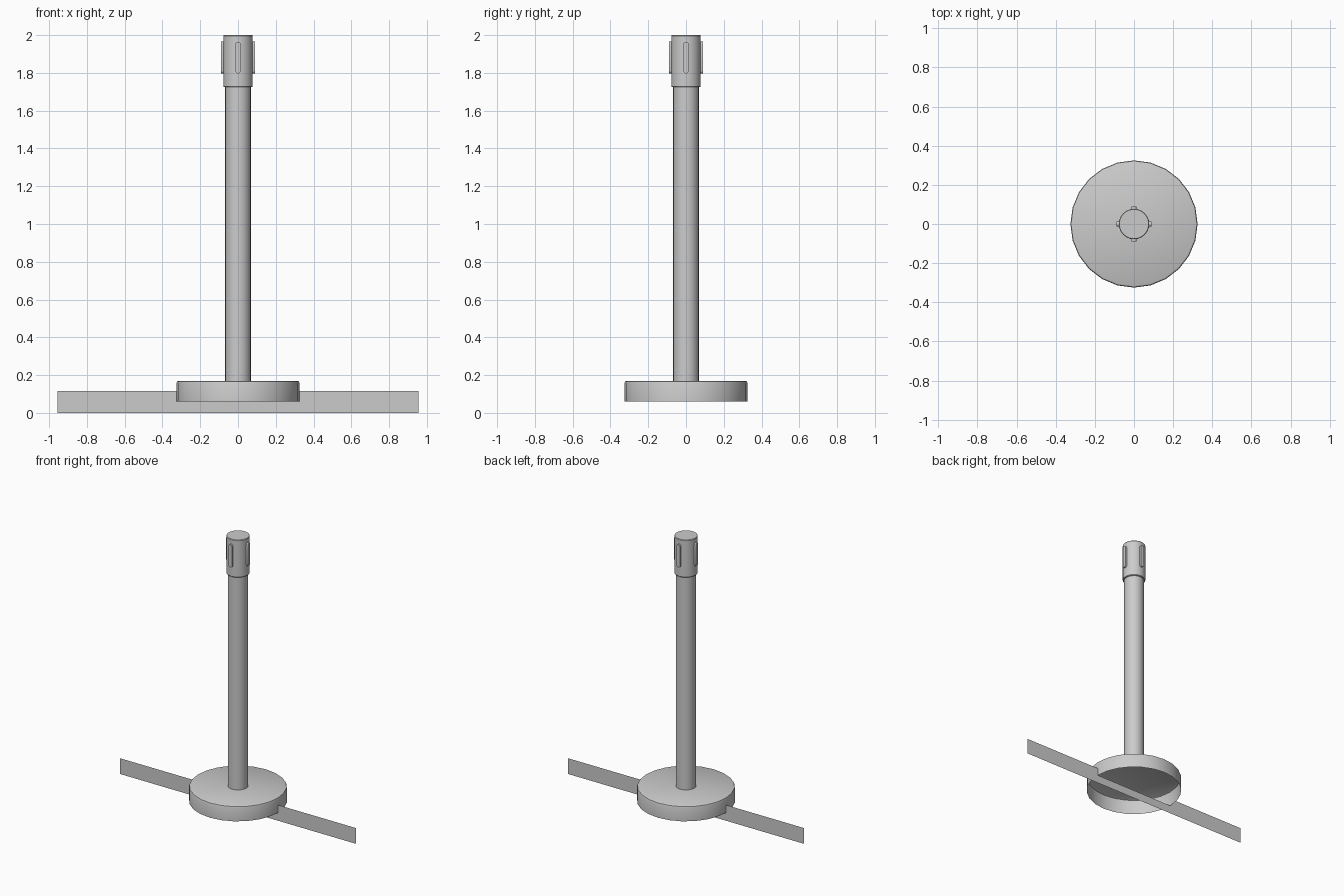
import bpy, bmesh, math
from mathutils import Matrix

if "Cube" in bpy.data.objects:
    bpy.data.objects.remove(bpy.data.objects["Cube"])

SIDES = 24


def finish(name, bm, smooth=True):
    bmesh.ops.remove_doubles(bm, verts=bm.verts, dist=1e-5)
    me = bpy.data.meshes.new(name)
    bm.to_mesh(me)
    bm.free()
    ob = bpy.data.objects.new(name, me)
    bpy.context.collection.objects.link(ob)
    if smooth:
        bpy.ops.object.select_all(action='DESELECT')
        ob.select_set(True)
        bpy.context.view_layer.objects.active = ob
        bpy.ops.object.shade_smooth_by_angle(angle=math.radians(35))
    return ob


def lathe(name, profile, sides=SIDES):
    """Revolve (radius, z) points, listed bottom to top, around z."""
    bm = bmesh.new()
    rings = [[bm.verts.new((r * math.cos(2 * math.pi * i / sides),
                            r * math.sin(2 * math.pi * i / sides), z))
              for i in range(sides)] for r, z in profile]
    for low, high in zip(rings, rings[1:]):
        for i in range(sides):
            j = (i + 1) % sides
            bm.faces.new((low[i], low[j], high[j], high[i]))
    bm.faces.new(rings[-1])
    return finish(name, bm)


# Hollow base, open underneath
lathe("base", [(0.325, 0.06), (0.325, 0.158), (0.322, 0.166), (0.314, 0.17)])

# Post
lathe("post", [(0.068, 0.17), (0.068, 1.73)])

# Belt head with a narrow lip underneath
lathe("head", [(0.066, 1.725), (0.075, 1.725), (0.078, 1.729),
               (0.078, 1.996), (0.075, 2.0)])


# Rounded slot clips on the four sides of the head
def clip(name, angle):
    half_w, z0, z1, r_in, r_out = 0.014, 1.797, 1.965, 0.07, 0.089
    outline = []
    for centre, start in ((z1 - half_w, 0), (z0 + half_w, math.pi)):
        for k in range(7):
            a = start + math.pi * k / 6
            outline.append((half_w * math.cos(a), centre + half_w * math.sin(a)))
    bm = bmesh.new()
    face = bm.faces.new([bm.verts.new((x, -r_in, z)) for x, z in outline])
    ext = bmesh.ops.extrude_face_region(bm, geom=[face])
    moved = [v for v in ext["geom"] if isinstance(v, bmesh.types.BMVert)]
    bmesh.ops.translate(bm, verts=moved, vec=(0, r_in - r_out, 0))
    bmesh.ops.recalc_face_normals(bm, faces=bm.faces)
    bmesh.ops.transform(bm, matrix=Matrix.Rotation(angle, 4, 'Z'), verts=bm.verts)
    finish(name, bm)


for n, side in enumerate(("front", "right", "back", "left")):
    clip("clip_" + side, n * math.pi / 2)

# Thin upright strip, notched to pass under the base
bm = bmesh.new()
for x0, x1, top in ((-0.955, -0.325, 0.115), (-0.325, 0.325, 0.06),
                    (0.325, 0.955, 0.115)):
    bm.faces.new([bm.verts.new(p) for p in
                  ((x0, 0, 0), (x1, 0, 0), (x1, 0, top), (x0, 0, top))])
finish("floor_strip", bm, smooth=False)
